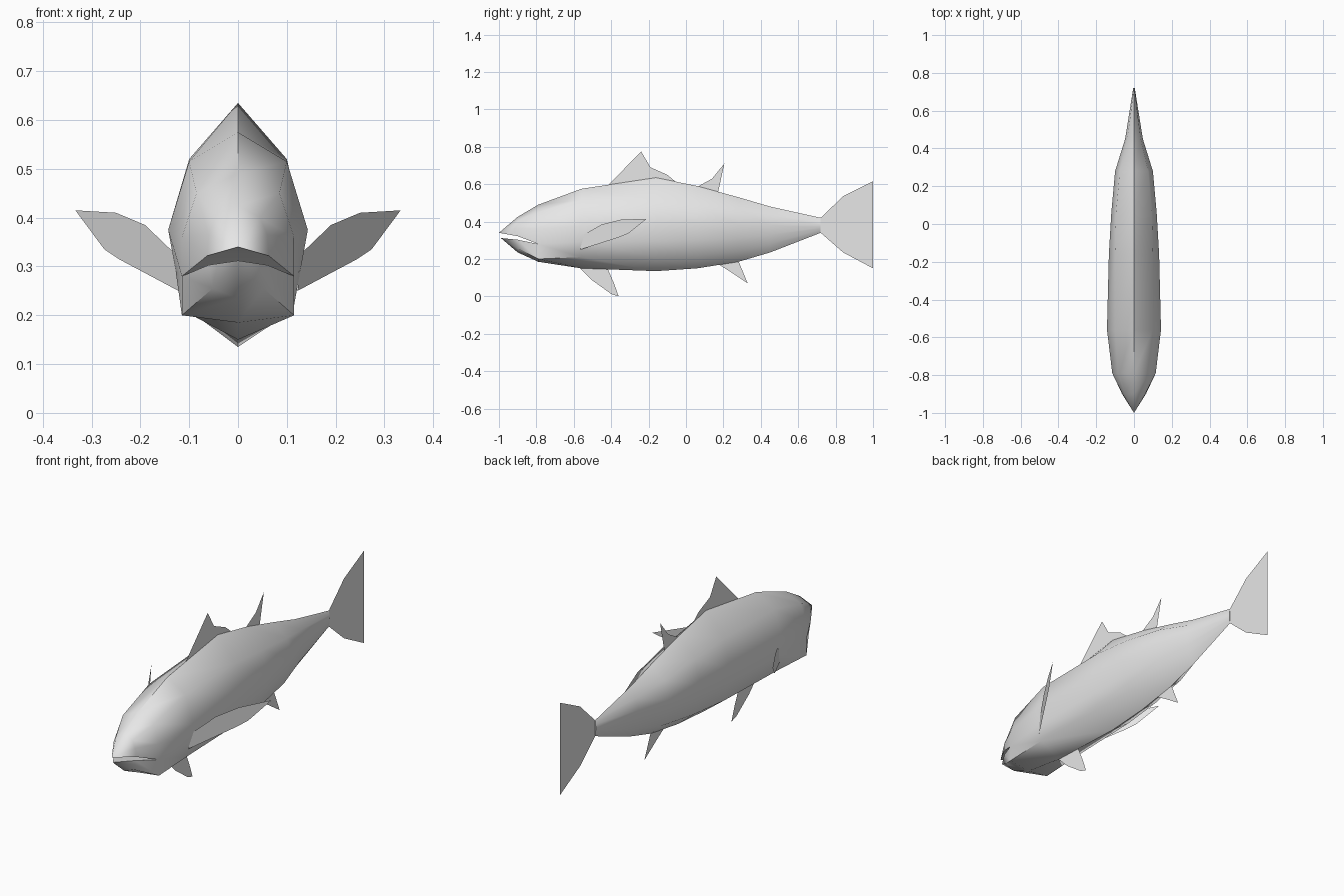
import bpy, bmesh, math

cube = bpy.data.objects.get("Cube")
if cube:
    bpy.data.objects.remove(cube, do_unlink=True)

grey = bpy.data.materials.new("light_grey")
grey.use_nodes = True
grey.diffuse_color = (0.8, 0.8, 0.8, 1)
grey.node_tree.nodes["Principled BSDF"].inputs["Base Color"].default_value = (0.8, 0.8, 0.8, 1)


def finish(bm, name):
    mesh = bpy.data.meshes.new(name)
    bm.to_mesh(mesh)
    bm.free()
    mesh.materials.append(grey)
    obj = bpy.data.objects.new(name, mesh)
    bpy.context.collection.objects.link(obj)
    return obj


def ring(y, half):
    """Mirror a half section, listed from top to bottom, into a closed ring."""
    pts = [(x, y, z) for x, z in half]
    return pts + [(-x, y, z) for x, y, z in reversed(pts) if x > 0]


def loft(bm, rings, cap_end=False):
    rows = [[bm.verts.new(p) for p in r] for r in rings]
    for a, b in zip(rows, rows[1:]):
        n = len(a)
        for i in range(n):
            j = (i + 1) % n
            bm.faces.new((a[i], a[j], b[j], b[i]))
    if cap_end:
        bm.faces.new(rows[-1])


def section(top, shoulder, side, belly, bottom):
    middle = ((side[0] + belly[0]) / 2, (side[1] + belly[1]) / 2)
    return [(0, top), shoulder, side, middle, belly, (0, bottom)]


# Body sections from the gills to the tail root
stations = [
    (-0.79, section(0.49, (0.085, 0.45), (0.115, 0.36), (0.115, 0.2), 0.185)),
    (-0.56, section(0.575, (0.10, 0.515), (0.143, 0.375), (0.113, 0.21), 0.15)),
    (-0.16, section(0.635, (0.10, 0.52), (0.133, 0.38), (0.10, 0.21), 0.135)),
    (0.06, section(0.59, (0.095, 0.50), (0.12, 0.38), (0.085, 0.22), 0.15)),
    (0.28, section(0.53, (0.075, 0.47), (0.10, 0.38), (0.06, 0.24), 0.185)),
    (0.45, section(0.48, (0.035, 0.435), (0.047, 0.38), (0.03, 0.28), 0.235)),
    (0.72, section(0.42, (0.003, 0.40), (0.004, 0.38), (0.003, 0.36), 0.34)),
]
bm = bmesh.new()
loft(bm, [ring(y, s) for y, s in stations], cap_end=True)

# Upper head and lower jaw, parted by the open mouth
neck = stations[0][1]
snout = [(0, 0.425), (0.045, 0.40), (0.06, 0.365), (0.063, 0.322)]
jaw = [(0.06, 0.303), (0.052, 0.255), (0, 0.235)]
loft(bm, [[(0, -1, 0.34)] * 7, ring(-0.9, snout), ring(-0.79, neck[:4])])
loft(bm, [[(0, -0.99, 0.312)] * 5, ring(-0.9, jaw), ring(-0.79, neck[3:])])
bmesh.ops.remove_doubles(bm, verts=bm.verts, dist=0.0005)
bmesh.ops.recalc_face_normals(bm, faces=bm.faces)
body = finish(bm, "body")
bpy.ops.object.select_all(action="DESELECT")
body.select_set(True)
bpy.context.view_layer.objects.active = body
bpy.ops.object.shade_smooth_by_angle(angle=math.radians(50))


def fin(name, outline, place=lambda y, z: (0, y, z)):
    """Flat fin from a side outline."""
    bm = bmesh.new()
    face = bm.faces.new([bm.verts.new(place(y, z)) for y, z in outline])
    bmesh.ops.triangulate(bm, faces=[face])
    finish(bm, name)


# Fins along the centre line
fin("front_dorsal_fin", [(-0.42, 0.59), (-0.24, 0.775), (-0.19, 0.69),
                         (-0.10, 0.65), (-0.04, 0.60), (-0.16, 0.60)])
fin("rear_dorsal_fin", [(0.06, 0.585), (0.14, 0.63), (0.205, 0.71),
                        (0.155, 0.60), (0.17, 0.55)])
fin("anal_fin", [(0.16, 0.18), (0.24, 0.13), (0.33, 0.07),
                 (0.29, 0.13), (0.28, 0.19)])
fin("pelvic_fin", [(-0.57, 0.155), (-0.50, 0.085), (-0.40, 0.013),
                   (-0.36, 0), (-0.385, 0.07), (-0.42, 0.15)])
fin("tail_fin", [(0.72, 0.42), (0.84, 0.535), (1, 0.615), (0.845, 0.385),
                 (1, 0.15), (0.84, 0.235), (0.72, 0.34)])

# Pectoral fins, swept out and back on both sides
pectoral = [(-0.565, 0.25), (-0.555, 0.325), (-0.45, 0.385), (-0.35, 0.41),
            (-0.21, 0.415), (-0.31, 0.335), (-0.36, 0.315)]
for side, word in ((1, "left"), (-1, "right")):
    fin(word + "_pectoral_fin", pectoral,
        lambda y, z: (side * (0.125 + (y + 0.56) * 0.595), y, z))
